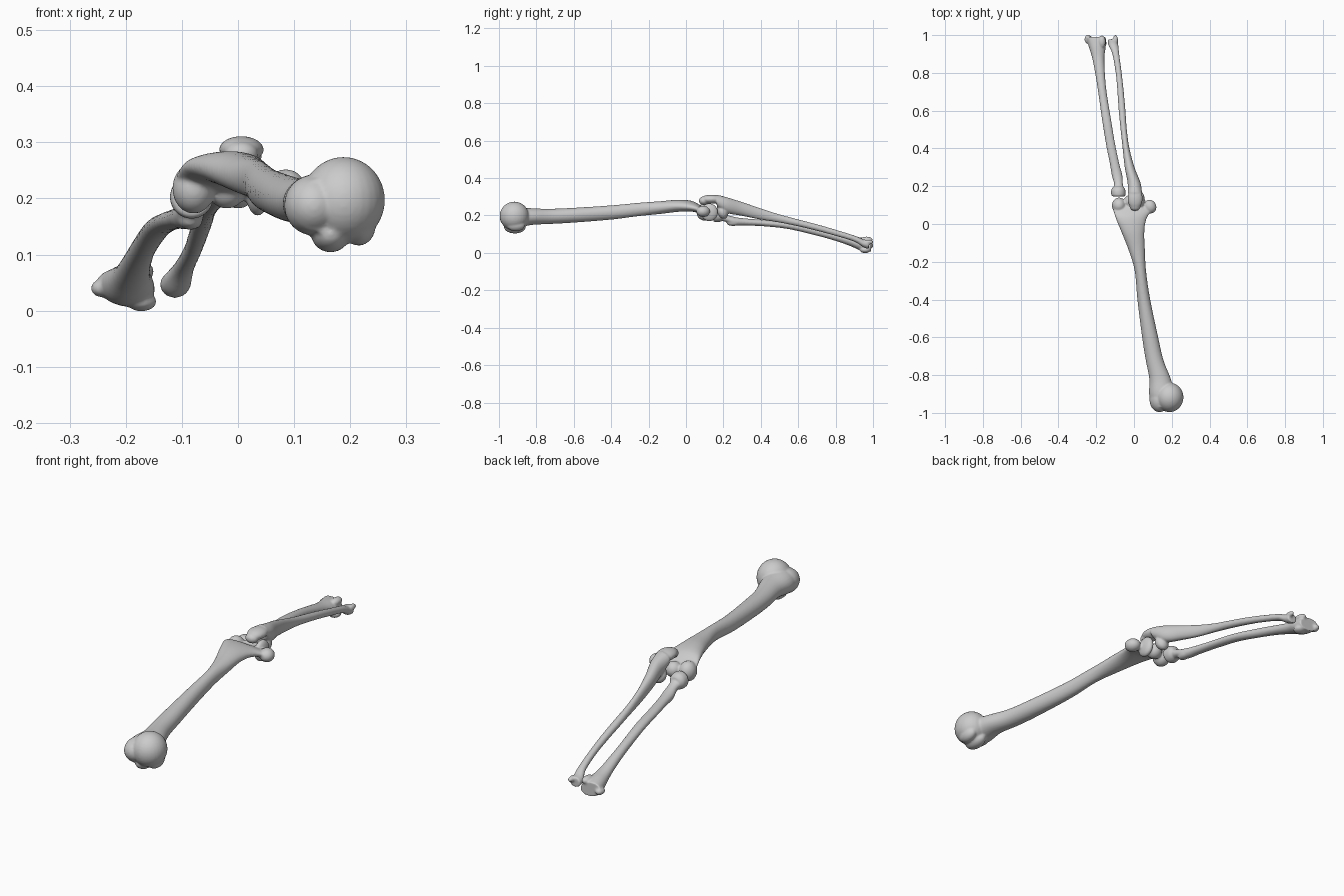
import bpy, bmesh, math
from mathutils import Vector, Matrix


def spline(rows, steps=6):
    """Catmull-Rom through rows of numbers."""
    out = []
    for i in range(len(rows) - 1):
        a, b, c, d = (rows[min(max(j, 0), len(rows) - 1)] for j in (i - 1, i, i + 1, i + 2))
        for s in range(steps):
            t = s / steps
            out.append([0.5 * (2 * q + (r - p) * t + (2 * p - 5 * q + 4 * r - u) * t * t
                        + (3 * q - p - 3 * r + u) * t ** 3) for p, q, r, u in zip(a, b, c, d)])
    out.append(list(rows[-1]))
    return out


def shaft(bm, rows, n=28):
    """Loft of ellipses facing y; rows are (y, x0, x1, z0, z1, tilt degrees)."""
    rings = []
    for y, x0, x1, z0, z1, tilt in spline(rows):
        a = math.radians(tilt)
        ring = []
        for k in range(n):
            t = 2 * math.pi * k / n
            u, w = (x1 - x0) / 2 * math.cos(t), (z1 - z0) / 2 * math.sin(t)
            ring.append(bm.verts.new(((x0 + x1) / 2 + u * math.cos(a) - w * math.sin(a), y,
                                      (z0 + z1) / 2 + u * math.sin(a) + w * math.cos(a))))
        rings.append(ring)
    for p, q in zip(rings, rings[1:]):
        for k in range(n):
            bm.faces.new((p[k], p[(k + 1) % n], q[(k + 1) % n], q[k]))
    bm.faces.new(rings[0][::-1])
    bm.faces.new(rings[-1])


def knob(bm, c, r, rot=(0, 0, 0)):
    """Ellipsoid with centre c, radii r and rotation in degrees."""
    m = Matrix.Translation(c)
    for axis, deg in zip("XYZ", rot):
        m = m @ Matrix.Rotation(math.radians(deg), 4, axis)
    bmesh.ops.create_uvsphere(bm, u_segments=28, v_segments=18, radius=1,
                              matrix=m @ Matrix.Diagonal((*r, 1)))


def finish(bm, name, smooth=5):
    """Fuse the overlapping volumes of one bone into a smooth skin."""
    bmesh.ops.recalc_face_normals(bm, faces=bm.faces)
    me = bpy.data.meshes.new(name)
    bm.to_mesh(me)
    bm.free()
    ob = bpy.data.objects.new(name, me)
    bpy.context.collection.objects.link(ob)
    rm = ob.modifiers.new("fuse", 'REMESH')
    rm.mode, rm.voxel_size, rm.use_smooth_shade = 'VOXEL', 0.0045, True
    sm = ob.modifiers.new("soften", 'SMOOTH')
    sm.factor, sm.iterations = 0.5, smooth
    me.polygons.foreach_set("use_smooth", [True] * len(me.polygons))
    return ob


# Upper arm bone: shaft
bm = bmesh.new()
shaft(bm, [(-0.97, .092, .20, .14, .235, 0), (-0.90, .08, .215, .135, .245, 0),
           (-0.82, .081, .195, .15, .238, 0), (-0.72, .062, .156, .155, .236, 0),
           (-0.60, .043, .128, .162, .241, 0), (-0.40, .018, .086, .178, .254, 0),
           (-0.25, .004, .064, .197, .268, 0), (-0.14, -.028, .058, .208, .276, 0),
           (-0.04, -.068, .055, .220, .284, -4), (0.03, -.097, .068, .222, .277, -6),
           (0.075, -.110, .098, .212, .255, -3), (0.105, -.105, .10, .205, .238, 0)])
# Ball and tubercles at the shoulder
knob(bm, (.188, -.918, .197), (.074, .078, .077))
knob(bm, (.135, -.93, .188), (.053, .066, .054))
knob(bm, (.165, -.915, .138), (.035, .058, .034))
knob(bm, (.215, -.91, .15), (.03, .05, .034))
# Elbow end: outer condyle, spool, inner epicondyle
knob(bm, (-.079, .098, .218), (.038, .042, .045))
knob(bm, (-.02, .118, .218), (.035, .036, .036))
knob(bm, (.035, .125, .217), (.022, .046, .048))
knob(bm, (.085, .092, .222), (.033, .037, .03), (0, 0, 25))
finish(bm, "upper_arm_bone")

# Inner forearm bone: shaft
bm = bmesh.new()
shaft(bm, [(0.165, -.034, .043, .245, .311, 0), (0.22, -.034, .034, .213, .297, 0),
           (0.30, -.049, .003, .198, .272, 0), (0.40, -.060, -.024, .178, .238, 0),
           (0.50, -.071, -.038, .162, .206, 0), (0.60, -.081, -.045, .142, .179, 0),
           (0.70, -.088, -.054, .118, .153, 0), (0.80, -.097, -.065, .091, .124, 0),
           (0.90, -.115, -.078, .060, .093, 0), (0.95, -.137, -.083, .029, .072, 0),
           (0.978, -.138, -.087, .022, .069, 0)])
# Hook over the elbow, lower lip, wrist point
knob(bm, (.006, .135, .287), (.040, .057, .024))
knob(bm, (.006, .095, .279), (.030, .026, .023))
knob(bm, (0, .195, .218), (.033, .027, .038), (25, 0, 0))
knob(bm, (-.098, .975, .058), (.013, .027, .013))
finish(bm, "inner_forearm_bone")

# Outer forearm bone: shaft from neck to flared wrist
bm = bmesh.new()
shaft(bm, [(0.18, -.110, -.056, .172, .228, 0), (0.215, -.106, -.059, .165, .206, 0),
           (0.26, -.118, -.062, .146, .192, 0), (0.32, -.128, -.078, .146, .184, 0),
           (0.42, -.148, -.099, .142, .176, 0), (0.55, -.169, -.121, .127, .164, 0),
           (0.70, -.190, -.145, .092, .135, 0), (0.80, -.206, -.154, .064, .110, 0),
           (0.88, -.222, -.157, .036, .090, 0), (0.94, -.240, -.149, .010, .082, -8),
           (0.99, -.255, -.148, .008, .073, -12)])
# Round head, tuberosity and wrist corners
shaft(bm, [(0.146, -.115, -.049, .170, .236, 0), (0.156, -.121, -.044, .164, .241, 0),
           (0.182, -.120, -.046, .166, .239, 0), (0.198, -.108, -.056, .176, .226, 0)])
knob(bm, (-.085, .252, .161), (.022, .036, .017))
knob(bm, (-.243, .978, .040), (.019, .025, .016))
knob(bm, (-.172, .958, .016), (.027, .030, .017))
knob(bm, (-.170, .965, .070), (.020, .034, .017))
finish(bm, "outer_forearm_bone")
